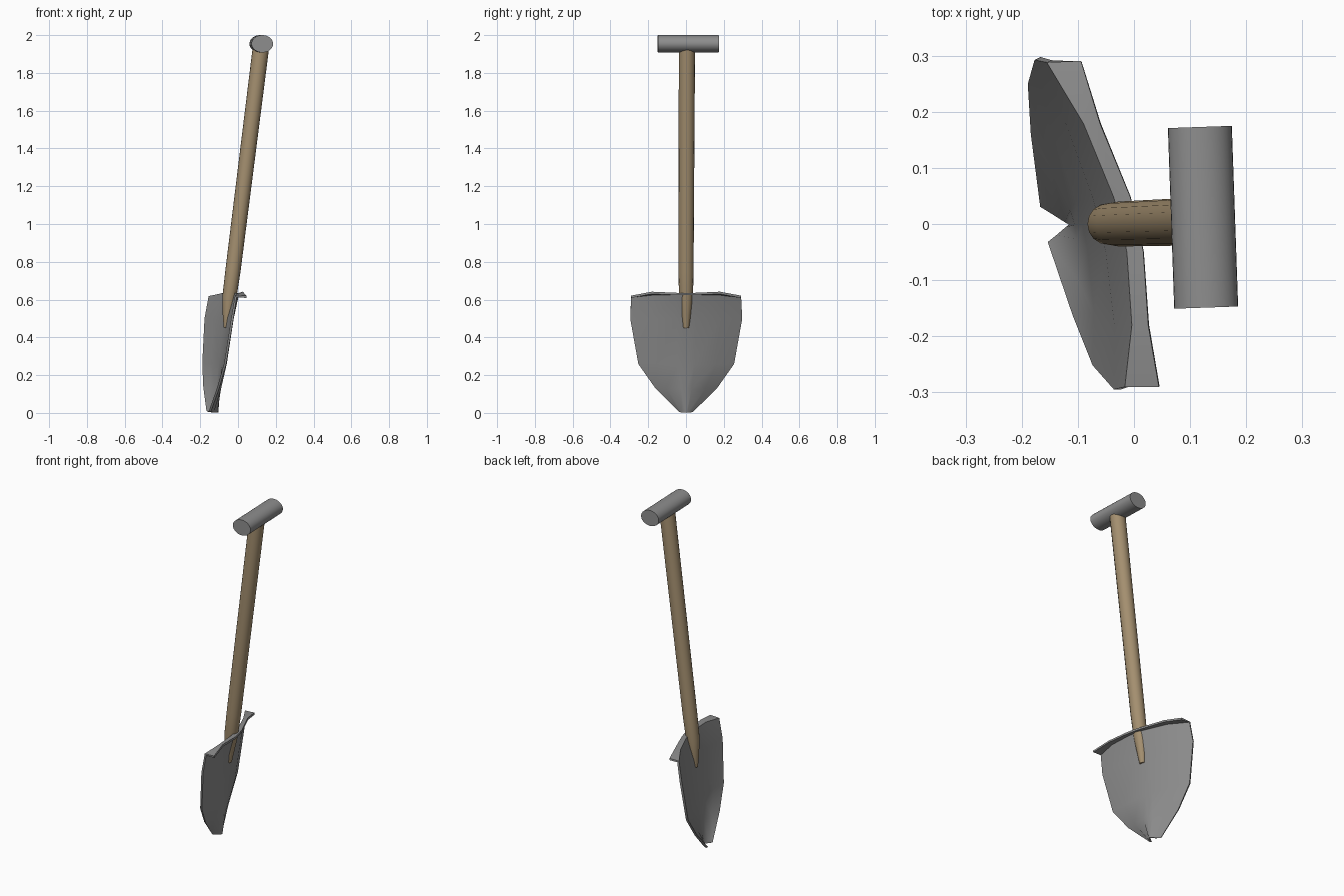
import bpy, bmesh, math
from mathutils import Vector, Matrix

if "Cube" in bpy.data.objects:
    bpy.data.objects.remove(bpy.data.objects["Cube"])


def material(name, color):
    mat = bpy.data.materials.new(name)
    mat.diffuse_color = (*color, 1)
    mat.use_nodes = True
    mat.node_tree.nodes["Principled BSDF"].inputs["Base Color"].default_value = mat.diffuse_color
    return mat


def finish(name, bm, mat, thickness=0, angle=32):
    bmesh.ops.recalc_face_normals(bm, faces=bm.faces[:])
    me = bpy.data.meshes.new(name)
    bm.to_mesh(me)
    bm.free()
    ob = bpy.data.objects.new(name, me)
    bpy.context.collection.objects.link(ob)
    me.materials.append(mat)
    bpy.ops.object.select_all(action='DESELECT')
    ob.select_set(True)
    bpy.context.view_layer.objects.active = ob
    if thickness:
        mod = ob.modifiers.new("thickness", 'SOLIDIFY')
        mod.thickness = thickness
        mod.offset = 0
        bpy.ops.object.modifier_apply(modifier=mod.name)
    bpy.ops.object.shade_smooth_by_angle(angle=math.radians(angle))
    return ob


def bridge(bm, rows, closed=False):
    for a, b in zip(rows, rows[1:]):
        n = len(a)
        for i in range(n if closed else n - 1):
            j = (i + 1) % n
            bm.faces.new((a[i], a[j], b[j], b[i]))


wood = material("wood", (0.37, 0.275, 0.16))
steel = material("steel", (0.27, 0.27, 0.27))

# Blade: cross-sections (edge z, centre z, half width, x at -y, x at centre, x at +y, bend power)
SECTIONS = [
    (0.008, 0.004, 0.034, -0.149, -0.110, -0.163, 1.1),
    (0.135, 0.13, 0.163, -0.104, -0.100, -0.179, 1.7),
    (0.26, 0.26, 0.252, -0.068, -0.086, -0.184, 2),
    (0.50, 0.50, 0.295, -0.030, -0.055, -0.172, 2),
    (0.615, 0.63, 0.290, -0.012, -0.019, -0.151, 2),
]
COLUMNS = (-1, -0.62, -0.17, 0, 0.17, 0.62, 1)
bm = bmesh.new()
rows = []
for ze, zc, w, xr, xc, xl, power in SECTIONS:
    row = []
    for t in COLUMNS:
        mid = (xr + xl) / 2
        x = mid + (xl - xr) / 2 * t + (xc - mid) * (1 - abs(t) ** power)
        row.append(bm.verts.new((x, w * t, zc + (ze - zc) * t ** 4)))
    rows.append(row)
# Foot rest: lip folded back from the top edge, wider at its ends
lip = []
for t, v in zip(COLUMNS, rows[-1]):
    wide = 0.057 if abs(t) == 1 else 0.026
    rise = 0.008 if abs(t) == 0.62 else 0.0
    lip.append(bm.verts.new(v.co + Vector((wide, 0, rise))))
rows.append(lip)
bridge(bm, rows)
finish("blade", bm, steel, thickness=0.012)

# Handle: leaning round shaft, tapered where it meets the blade (x, y, z, radius)
PATH = [(-0.060, 0, 0.45, 0.016), (-0.055, 0, 0.52, 0.026), (-0.046, 0, 0.61, 0.037),
        (-0.027, 0, 0.75, 0.040), (0.122, 0.005, 1.94, 0.043)]
bm = bmesh.new()
rings = []
for x, y, z, r in PATH:
    rings.append([bm.verts.new((x + r * math.cos(a), y + r * math.sin(a), z - 0.125 * r * math.cos(a)))
                  for a in (math.tau * i / 16 for i in range(16))])
bridge(bm, rings, closed=True)
bm.faces.new(rings[0])
bm.faces.new(rings[-1])
finish("handle", bm, wood)

# Grip: slightly flattened crossbar
bm = bmesh.new()
bmesh.ops.create_cone(bm, cap_ends=True, segments=32, radius1=1, radius2=1, depth=1,
                      matrix=Matrix.Translation((0.123, 0.012, 1.954))
                      @ Matrix.Rotation(math.radians(2), 4, 'Z')
                      @ Matrix.Diagonal((0.057, 0.322, 0.046, 1))
                      @ Matrix.Rotation(math.radians(90), 4, 'X'))
finish("grip", bm, steel)
